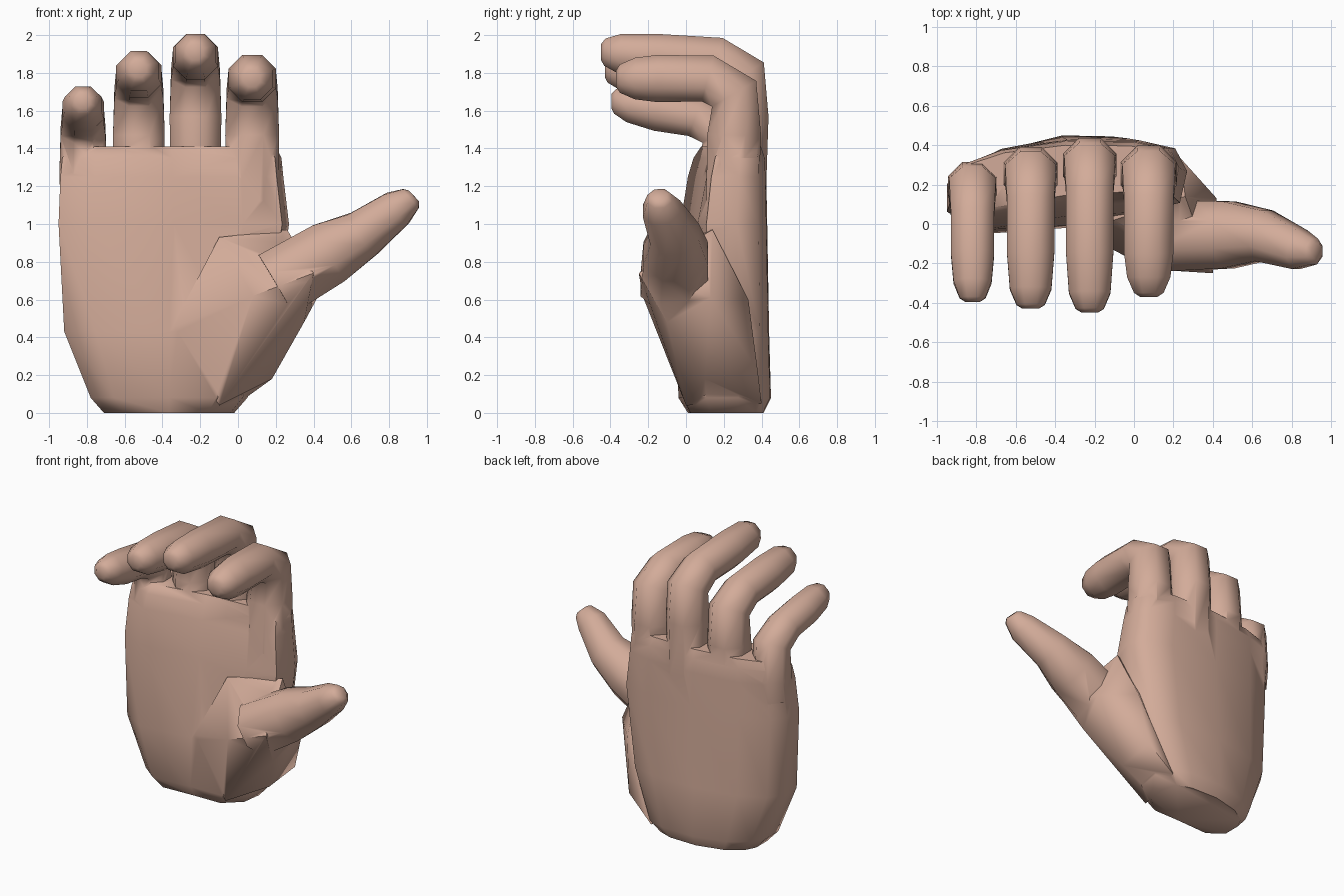
import bpy, bmesh, math
from mathutils import Vector

if "Cube" in bpy.data.objects:
    bpy.data.objects.remove(bpy.data.objects["Cube"])


def add_object(name, bm):
    bmesh.ops.recalc_face_normals(bm, faces=bm.faces)
    mesh = bpy.data.meshes.new(name)
    bm.to_mesh(mesh)
    bm.free()
    ob = bpy.data.objects.new(name, mesh)
    bpy.context.collection.objects.link(ob)
    return ob


def skin_rings(name, rings):
    """Closed mesh lofted through rings with equal point counts."""
    bm = bmesh.new()
    loops = [[bm.verts.new(p) for p in ring] for ring in rings]
    n = len(loops[0])
    for a, b in zip(loops, loops[1:]):
        for i in range(n):
            j = (i + 1) % n
            bm.faces.new((a[i], a[j], b[j], b[i]))
    bm.faces.new(loops[0])
    bm.faces.new(loops[-1])
    return add_object(name, bm)


def hull(name, points):
    """Convex lump wrapped round a few points."""
    bm = bmesh.new()
    for p in points:
        bm.verts.new(p)
    res = bmesh.ops.convex_hull(bm, input=bm.verts[:])
    inner = [v for v in bm.verts if not v.link_faces]
    bmesh.ops.delete(bm, geom=inner, context='VERTS')
    return add_object(name, bm)


def tube(name, path, side, sides=8):
    """Octagonal tube along path rows (x, y, z, radius)."""
    pts = [Vector(p[:3]) for p in path]
    k = 1 / math.cos(math.pi / sides)
    rings = []
    for i, c in enumerate(pts):
        t = Vector()
        if i > 0:
            t += (c - pts[i - 1]).normalized()
        if i < len(pts) - 1:
            t += (pts[i + 1] - c).normalized()
        t.normalize()
        u = Vector(side)
        u = (u - t * u.dot(t)).normalized()
        v = t.cross(u)
        angles = [2 * math.pi * (s + 0.5) / sides for s in range(sides)]
        rings.append([c + (u * math.cos(a) + v * math.sin(a)) * path[i][3] * k for a in angles])
    return skin_rings(name, rings)


def finger(name, x, y, z, r, tip, rise):
    """Upright at depth y, bent forward at height z, ending at depth tip."""
    path = [(x, y - .01, 1.12, r * 1.1), (x, y, z - .3, r * 1.14), (x, y, z - .08, r * 1.08),
            (x, y - .14, z, r), (x, -.15, z + rise * .4, r),
            (x, tip + .1, z + rise * .8, r * .88), (x, tip + .02, z + rise, r * .6),
            (x, tip, z + rise, r * .35)]
    return tube(name, path, (1, 0, 0))


# Palm: one arched cross-section, scaled per level (z, left, right, front, back)
section = [(0, .5), (.06, .7), (.22, .88), (.5, 1), (.8, .99), (.95, .9), (1, .65),
           (.97, .3), (.8, .18), (.5, .14), (.15, 0), (0, .2)]
levels = [(0, -.71, -.02, .01, .41), (.08, -.78, .05, -.04, .45), (.43, -.92, .19, -.05, .44),
          (1, -.95, .27, -.03, .43), (1.25, -.94, .24, .01, .425),
          (1.35, -.93, .23, .04, .42), (1.41, -.9, .2, .08, .4)]


def hollow(u, v, z):
    """The palm side is flat at the wrist and cupped below the fingers."""
    return v * (.2 + .9 * z) if v < .2 < u else v


hand = skin_rings("hand", [[(l + (r - l) * u, f + (b - f) * hollow(u, v, z), z)
                            for u, v in section] for z, l, r, f, b in levels])

parts = [
    # Four bent fingers
    finger("index_finger", .075, .255, 1.77, .125, -.37, 0),
    finger("middle_finger", -.225, .3, 1.87, .12, -.45, .04),
    finger("ring_finger", -.525, .255, 1.77, .12, -.43, .05),
    finger("little_finger", -.82, .19, 1.57, .11, -.395, .08),
    # Fleshy mound and web between palm and thumb
    hull("thumb_mound", [(-.1, 0, .04), (-.35, 0, .45), (-.1, .02, .93), (.26, .14, .97),
                         (0, -.1, .3), (.08, -.23, .62), (.4, -.25, .74), (.42, .13, .61),
                         (.19, .38, .22), (.24, .33, .6), (0, .4, .05), (.35, -.1, .48),
                         (.18, .1, .18)]),
    tube("thumb", [(.2, -.06, .68, .18), (.48, -.055, .845, .17), (.66, -.06, .945, .13),
                   (.84, -.13, 1.08, .1), (.915, -.14, 1.135, .065),
                   (.93, -.14, 1.15, .04)], (0, 1, 0)),
]

# Merge the digits into the palm
for p in parts:
    m = hand.modifiers.new(p.name, 'BOOLEAN')
    m.operation = 'UNION'
    m.solver = 'EXACT'
    m.object = p
dg = bpy.context.evaluated_depsgraph_get()
merged = bpy.data.meshes.new_from_object(hand.evaluated_get(dg))
hand.modifiers.clear()
hand.data = merged
for p in parts:
    bpy.data.objects.remove(p)

# Skin colour and smooth shading
mat = bpy.data.materials.new("skin")
mat.diffuse_color = (.65, .41, .32, 1)
mat.use_nodes = True
mat.node_tree.nodes["Principled BSDF"].inputs["Base Color"].default_value = mat.diffuse_color
hand.data.materials.clear()
hand.data.materials.append(mat)
bpy.context.view_layer.objects.active = hand
hand.select_set(True)
bpy.ops.object.shade_smooth_by_angle(angle=math.radians(55))
